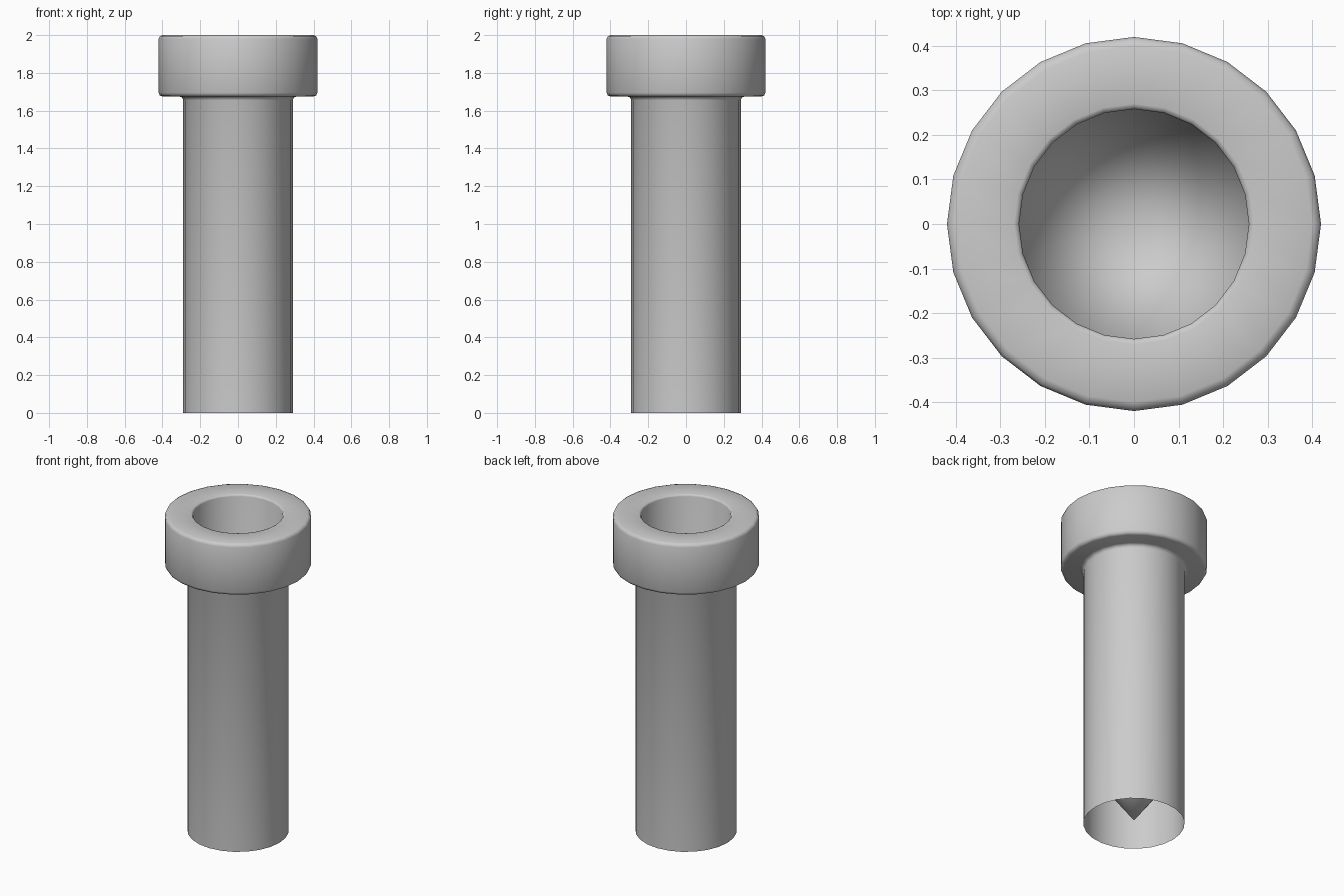
import bpy, bmesh, math
from mathutils import Vector

cube = bpy.data.objects.get("Cube")
if cube:
    bpy.data.objects.remove(cube, do_unlink=True)

SIDES = 24


def make_material(name, rgb):
    mat = bpy.data.materials.new(name)
    mat.use_nodes = True
    mat.diffuse_color = (*rgb, 1)
    bsdf = next(n for n in mat.node_tree.nodes if n.type == "BSDF_PRINCIPLED")
    bsdf.inputs["Base Color"].default_value = (*rgb, 1)
    return mat


def corner(centre_r, centre_z, radius, start, end, steps=2):
    """Arc points that round a corner of the profile, angles in degrees."""
    points = []
    for i in range(steps + 1):
        a = math.radians(start + (end - start) * i / steps)
        points.append((centre_r + radius * math.cos(a), centre_z + radius * math.sin(a)))
    return points


def lathe(name, profile, mat):
    bm = bmesh.new()
    verts = [bm.verts.new((r, 0, z)) for r, z in profile]
    edges = [bm.edges.new(pair) for pair in zip(verts, verts[1:])]
    bmesh.ops.spin(bm, geom=verts + edges, cent=(0, 0, 0), axis=(0, 0, 1),
                   angle=math.tau, steps=SIDES, use_duplicate=False)
    bmesh.ops.remove_doubles(bm, verts=bm.verts, dist=0.0005)
    bmesh.ops.recalc_face_normals(bm, faces=bm.faces)
    top = max(bm.faces, key=lambda f: f.calc_center_median().z)
    if top.normal.z < 0:
        bmesh.ops.reverse_faces(bm, faces=bm.faces)
    mesh = bpy.data.meshes.new(name)
    bm.to_mesh(mesh)
    bm.free()
    mesh.materials.append(mat)
    obj = bpy.data.objects.new(name, mesh)
    bpy.context.collection.objects.link(obj)
    bpy.ops.object.select_all(action="DESELECT")
    obj.select_set(True)
    bpy.context.view_layer.objects.active = obj
    bpy.ops.object.shade_smooth_by_angle(angle=math.radians(60))
    return obj


steel = make_material("grey steel", (0.6, 0.6, 0.6))

# Open-bottomed shank, flaring into the head
profile = [(0.29, 0)]
profile += corner(0.31, 1.655, 0.02, 180, 90)
# Rounded head
profile += corner(0.40, 1.695, 0.02, -90, 0)
profile += corner(0.40, 1.98, 0.02, 0, 90)
# Softened mouth, straight bore and pointed bore floor
profile += corner(0.27, 1.988, 0.012, 90, 180)
profile += [(0.258, 0.37), (0, 0.02)]

lathe("hollow_bolt", profile, steel)
